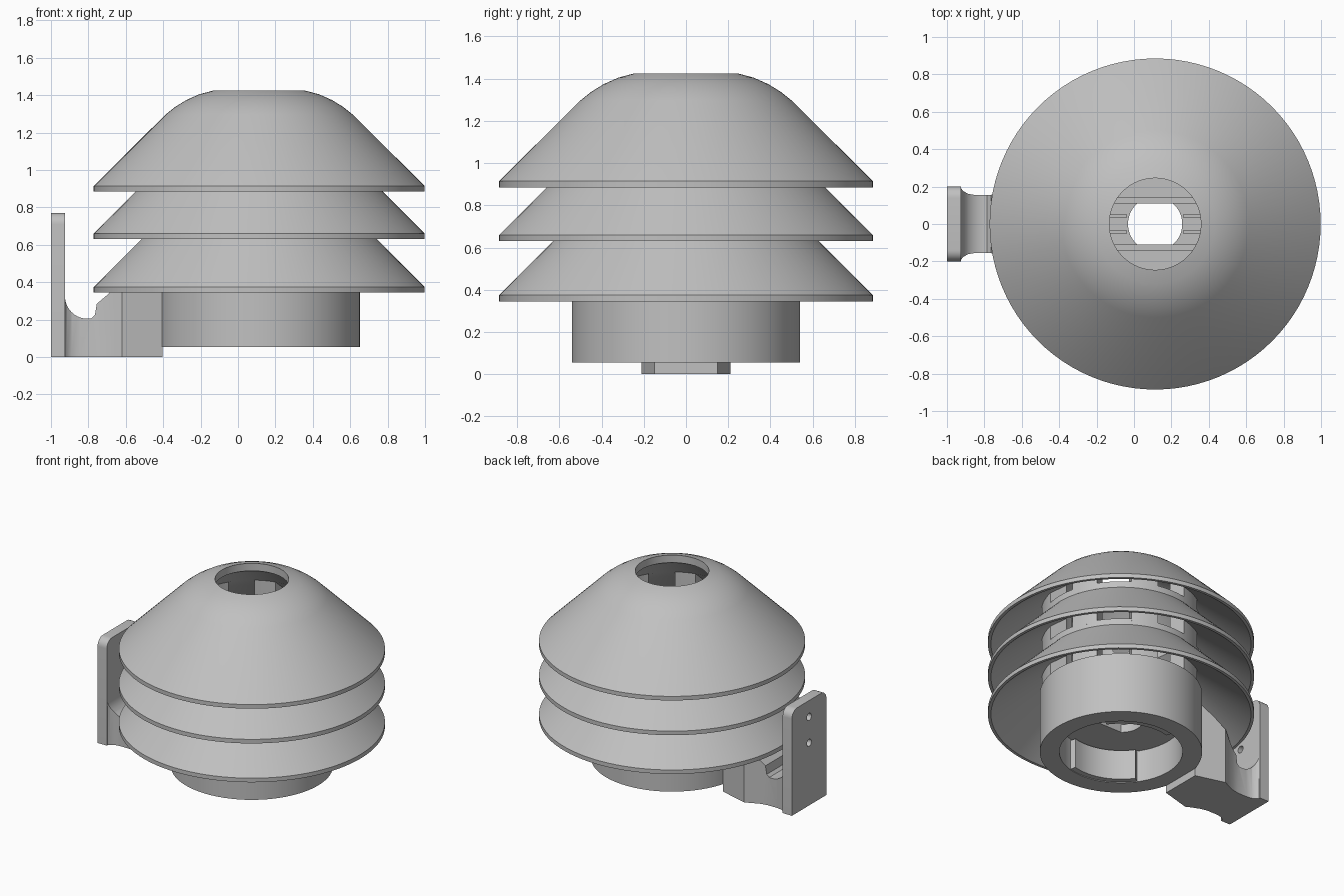
import bpy, bmesh, math

if "Cube" in bpy.data.objects:
    bpy.data.objects.remove(bpy.data.objects["Cube"], do_unlink=True)

AXIS_X = 0.113
SEGMENTS = 96

grey = bpy.data.materials.new("plain grey plastic")
grey.use_nodes = True
COLOUR = (0.53, 0.53, 0.53, 1)
grey.diffuse_color = COLOUR
grey.node_tree.nodes["Principled BSDF"].inputs["Base Color"].default_value = COLOUR


def finish(name, bm, x=0.0):
    bmesh.ops.recalc_face_normals(bm, faces=bm.faces)
    mesh = bpy.data.meshes.new(name)
    bm.to_mesh(mesh)
    bm.free()
    mesh.materials.append(grey)
    obj = bpy.data.objects.new(name, mesh)
    obj.location.x = x
    bpy.context.collection.objects.link(obj)
    return obj


def lathe(name, profile):
    """Revolve a closed (radius, height) loop about the shield axis."""
    bm = bmesh.new()
    rings = []
    for i in range(SEGMENTS):
        a = math.tau * i / SEGMENTS
        rings.append([bm.verts.new((r * math.cos(a), r * math.sin(a), z)) for r, z in profile])
    n = len(profile)
    for i, ring in enumerate(rings):
        after = rings[(i + 1) % SEGMENTS]
        for j in range(n):
            k = (j + 1) % n
            bm.faces.new((ring[j], after[j], after[k], ring[k]))
    return finish(name, bm, AXIS_X)


def prism(name, outline, low, high, place=lambda a, b, h: (a, b, h), x=0.0):
    """Extrude a 2D outline; place() maps (a, b, depth) to x, y, z."""
    bm = bmesh.new()
    bottom = [bm.verts.new(place(a, b, low)) for a, b in outline]
    top = [bm.verts.new(place(a, b, high)) for a, b in outline]
    bm.faces.new(bottom)
    bm.faces.new(top)
    n = len(outline)
    for i in range(n):
        k = (i + 1) % n
        bm.faces.new((bottom[i], bottom[k], top[k], top[i]))
    return finish(name, bm, x)


def arc(radius, start, end, steps=10, cx=0.0, cy=0.0):
    angles = [math.radians(start + (end - start) * i / steps) for i in range(steps + 1)]
    return [(cx + radius * math.cos(a), cy + radius * math.sin(a)) for a in angles]


def sector(name, inner, outer, start, end, low, high):
    outline = arc(outer, start, end) + arc(inner, end, start)
    return prism(name, outline, low, high, x=AXIS_X)


def boolean(obj, cutter, operation):
    mod = obj.modifiers.new("cut", "BOOLEAN")
    mod.object, mod.operation, mod.solver = cutter, operation, "EXACT"
    bpy.context.view_layer.objects.active = obj
    bpy.ops.object.modifier_apply(modifier=mod.name)
    bpy.data.objects.remove(cutter, do_unlink=True)


# Base collar
parts = [lathe("base_collar", [(0.54, 0.055), (0.54, 0.5), (0.41, 0.5), (0.41, 0.055)])]

# Bayonet tabs inside the collar
for i, start in enumerate((35, 215)):
    parts.append(sector(f"bayonet_tab_{i + 1}", 0.37, 0.42, start, start + 70, 0.06, 0.28))

# Collar floor: ring, stepped side blocks and small ribs around the central hole
parts.append(lathe("floor_ring", [(0.145, 0.29), (0.42, 0.29), (0.42, 0.35), (0.145, 0.35)]))
for side, sign in (("back", 1), ("front", -1)):
    for label, chord, top in (("lower", 0.11, 0.38), ("upper", 0.14, 0.41)):
        a = math.degrees(math.asin(chord / 0.415))
        outline = [(px, sign * py) for px, py in arc(0.415, a, 180 - a, 20)]
        parts.append(prism(f"floor_{label}_block_{side}", outline, 0.29, top, x=AXIS_X))
    for end, ex in (("left", 1), ("right", -1)):
        outline = [(ex * px, sign * py) for px, py in
                   ((0.15, 0.035), (0.4, 0.035), (0.4, 0.05), (0.15, 0.05))]
        parts.append(prism(f"floor_rib_{side}_{end}", outline, 0.34, 0.365, x=AXIS_X))

# Two open louvers, each with the collar that carries the next one
RIMS = (0.345, 0.63, 0.885)
for i, z in enumerate(RIMS[:2]):
    parts.append(lathe(f"louver_{i + 1}", [
        (0.885, z), (0.885, z + 0.03), (0.53, z + 0.385), (0.53, z + 0.43),
        (0.41, z + 0.43), (0.41, z + 0.34), (0.53, z + 0.25), (0.865, z)]))

# Hollow domed cap with a round opening
z = RIMS[2]
parts.append(lathe("domed_cap", [
    (0.885, z), (0.885, z + 0.03), (0.5, 1.297), (0.45, 1.337), (0.39, 1.374),
    (0.32, 1.405), (0.245, 1.425), (0.245, 1.37), (0.33, 1.32), (0.41, z + 0.34),
    (0.53, z + 0.25), (0.865, z)]))

# Posts that leave air windows below every louver
for level, z in enumerate(RIMS):
    for i in range(8):
        mid = 22.5 + 45 * i
        parts.append(sector(f"vent_post_{level + 1}_{i + 1}", 0.41, 0.53,
                            mid - 10, mid + 10, z + 0.13, z + 0.34))

# Mounting arm: plan outline cut to the side profile
half = [(-0.93, 0.2), (-0.915, 0.178), (-0.89, 0.162), (-0.85, 0.155),
        (-0.77, 0.155), (-0.72, 0.165), (-0.66, 0.19), (-0.62, 0.21), (-0.405, 0.15)]
arm = prism("mounting_arm", half + [(px, -py) for px, py in reversed(half)], 0, 0.7)
profile = [(-0.96, -0.1), (-0.3, -0.1), (-0.3, 0.71), (-0.69, 0.34), (-0.755, 0.285),
           (-0.765, 0.225), (-0.785, 0.207)]
profile += arc(0.12, 270, 180, 10, -0.805, 0.325) + [(-0.96, 0.325)]
cutter = prism("arm_profile", profile, -0.4, 0.4, lambda a, b, h: (a, h, b))
boolean(arm, cutter, "INTERSECT")
parts.append(arm)

# Upright wall plate with rounded top corners and two screw holes
outline = [(-0.2, 0), (0.2, 0)] + arc(0.06, 0, 90, 8, 0.14, 0.71) + arc(0.06, 90, 180, 8, -0.14, 0.71)
plate = prism("wall_plate", outline, -1.0, -0.925, lambda a, b, h: (h, a, b))
for height in (0.46, 0.65):
    hole = arc(0.026, 0, 345, 23, 0, height)
    boolean(plate, prism("screw_hole", hole, -1.1, -0.8, lambda a, b, h: (h, a, b)), "DIFFERENCE")
parts.append(plate)

# Smooth the curved surfaces and keep the edges crisp
bpy.ops.object.select_all(action="DESELECT")
for obj in parts:
    obj.select_set(True)
bpy.context.view_layer.objects.active = parts[0]
bpy.ops.object.shade_smooth_by_angle(angle=math.radians(30))
